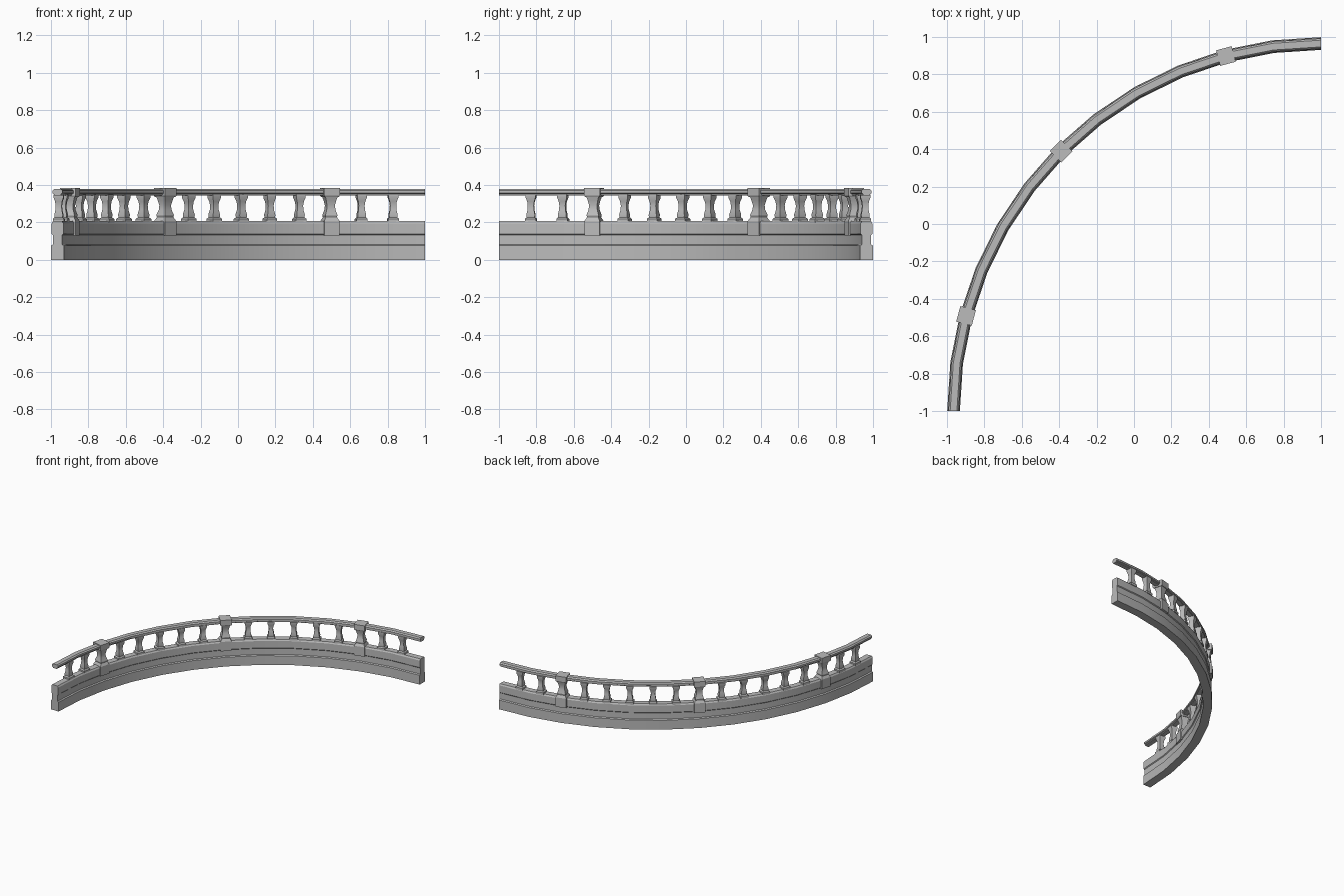
import bpy, bmesh, math
from mathutils import Matrix, Vector

if "Cube" in bpy.data.objects:
    bpy.data.objects.remove(bpy.data.objects["Cube"], do_unlink=True)

CENTRE = Vector((1, -1, 0))   # centre of the quarter circle
MID = 1.965                   # radius of the wall's middle line

stone = bpy.data.materials.new("grey_stone")
stone.use_nodes = True
grey = (0.5, 0.5, 0.5, 1)
stone.diffuse_color = grey
stone.node_tree.nodes["Principled BSDF"].inputs["Base Color"].default_value = grey


def finish(bm, name):
    bmesh.ops.recalc_face_normals(bm, faces=bm.faces)
    mesh = bpy.data.meshes.new(name)
    bm.to_mesh(mesh)
    bm.free()
    mesh.materials.append(stone)
    ob = bpy.data.objects.new(name, mesh)
    bpy.context.collection.objects.link(ob)
    bpy.ops.object.select_all(action='DESELECT')
    ob.select_set(True)
    bpy.context.view_layer.objects.active = ob
    bpy.ops.object.shade_smooth_by_angle(angle=math.radians(25))
    return ob


def bridge(bm, rings):
    """Skin a list of closed rings and cap both ends."""
    n = len(rings[0])
    for a, b in zip(rings, rings[1:]):
        for i in range(n):
            j = (i + 1) % n
            bm.faces.new((a[i], a[j], b[j], b[i]))
    bm.faces.new(rings[0][::-1])
    bm.faces.new(rings[-1])


def sweep(name, half, steps=12):
    """Sweep a symmetric (half width, z) profile round the quarter circle."""
    profile = half + [(-w, z) for w, z in reversed(half)]
    bm = bmesh.new()
    rings = []
    for k in range(steps + 1):
        a = math.pi / 2 * (1 + k / steps)
        out = Vector((math.cos(a), math.sin(a), 0))
        rings.append([bm.verts.new(CENTRE + out * (MID + w) + Vector((0, 0, z)))
                      for w, z in profile])
    bridge(bm, rings)
    return finish(bm, name)


def square_tower(name, rows, degrees):
    """Stack square sections, turned to follow the curve."""
    a = math.radians(90 + degrees)
    place = Matrix.Translation(CENTRE) @ Matrix.Rotation(a, 4, 'Z') \
        @ Matrix.Translation((MID, 0, 0))
    bm = bmesh.new()
    rings = [[bm.verts.new(place @ Vector((sx * w, sy * w, z)))
              for sx, sy in ((-1, -1), (1, -1), (1, 1), (-1, 1))]
             for w, z in rows]
    bridge(bm, rings)
    return finish(bm, name)


# Curved base wall with a recessed middle band and a chamfered top
sweep("base_wall", [(0.034, 0), (0.034, 0.076), (0.025, 0.082), (0.025, 0.132),
                    (0.031, 0.138), (0.031, 0.195), (0.024, 0.207)])

# Handrail
sweep("handrail", [(0.018, 0.345), (0.019, 0.352), (0.027, 0.356),
                   (0.027, 0.370), (0.018, 0.379)])

# Balusters and the heavier posts
BALUSTER = [(0.030, 0.200), (0.030, 0.219), (0.021, 0.227), (0.023, 0.240),
            (0.017, 0.268), (0.016, 0.290), (0.019, 0.312), (0.026, 0.332),
            (0.026, 0.348)]
POST_BODY = [(0.042, 0.130), (0.042, 0.207), (0.031, 0.228), (0.033, 0.240),
             (0.024, 0.268), (0.022, 0.292), (0.028, 0.318), (0.034, 0.338)]
POST_CAP = [(0.038, 0.335), (0.043, 0.343), (0.043, 0.384)]

for deg in range(5, 90, 5):
    if deg in (15, 45, 75):
        square_tower(f"post_body_{deg}", POST_BODY, deg)
        square_tower(f"post_cap_{deg}", POST_CAP, deg)
    else:
        square_tower(f"baluster_{deg}", BALUSTER, deg)
